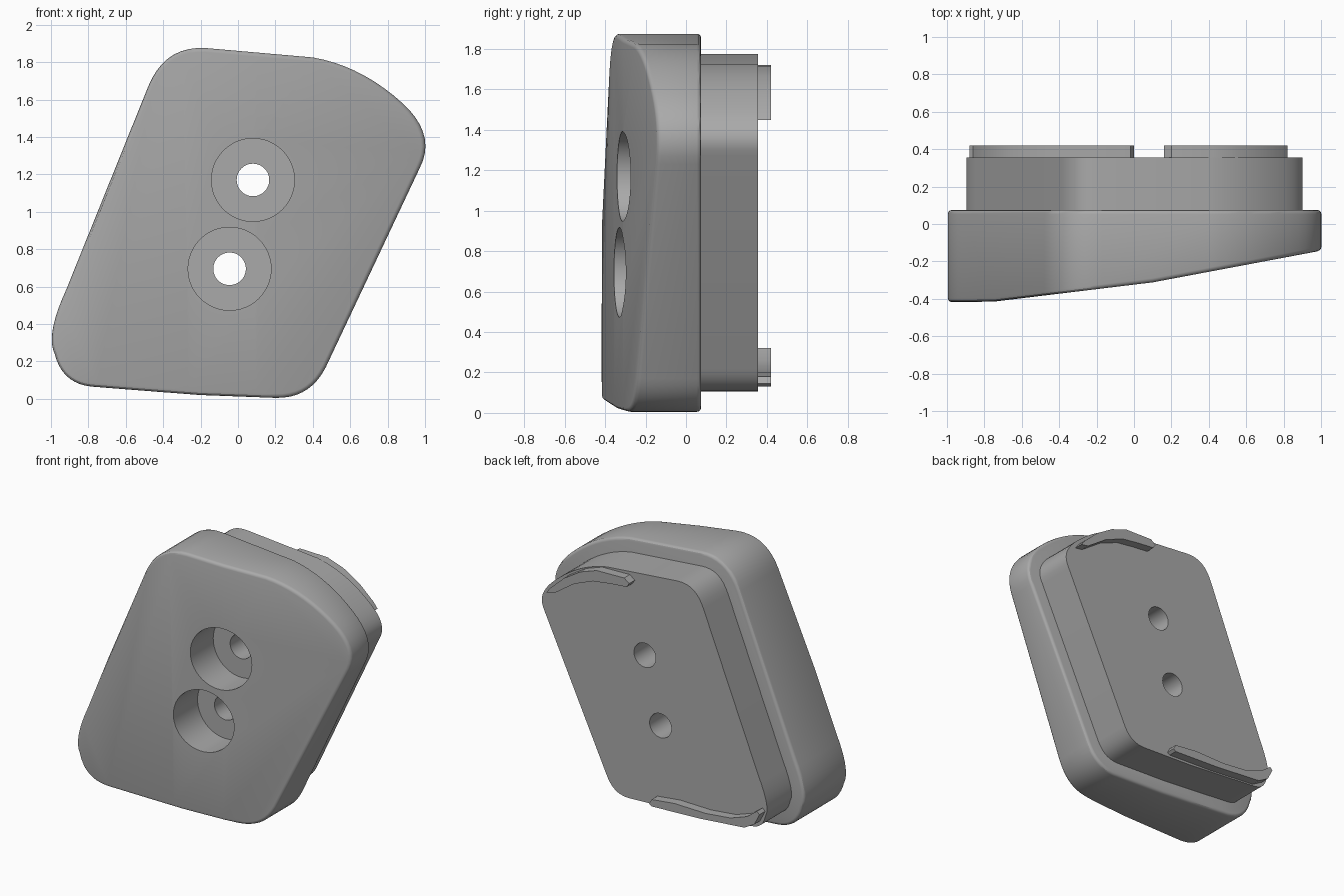
import bpy, bmesh, math
from mathutils import Vector

if "Cube" in bpy.data.objects:
    bpy.data.objects.remove(bpy.data.objects["Cube"])

grey = bpy.data.materials.new("plain grey")
grey.use_nodes = True
grey.diffuse_color = (0.4, 0.4, 0.4, 1)
grey.node_tree.nodes["Principled BSDF"].inputs["Base Color"].default_value = (0.4, 0.4, 0.4, 1)


def prism(name, points, start, end, axis="y"):
    """Extrude a closed outline: (x, z) along y, or (x, y) along z."""
    place = (lambda p, d: (p[0], d, p[1])) if axis == "y" else (lambda p, d: (p[0], p[1], d))
    bm = bmesh.new()
    rings = [[bm.verts.new(place(p, d)) for p in points] for d in (start, end)]
    for ring in rings:
        bm.faces.new(ring)
    for i in range(len(points)):
        j = (i + 1) % len(points)
        bm.faces.new((rings[0][i], rings[0][j], rings[1][j], rings[1][i]))
    bmesh.ops.recalc_face_normals(bm, faces=bm.faces)
    mesh = bpy.data.meshes.new(name)
    bm.to_mesh(mesh)
    bm.free()
    mesh.materials.append(grey)
    obj = bpy.data.objects.new(name, mesh)
    bpy.context.collection.objects.link(obj)
    return obj


def activate(obj):
    bpy.ops.object.select_all(action="DESELECT")
    obj.select_set(True)
    bpy.context.view_layer.objects.active = obj


def boolean(obj, cutter, operation):
    cutter.hide_render = True
    mod = obj.modifiers.new("cut", "BOOLEAN")
    mod.operation, mod.object, mod.solver = operation, cutter, "EXACT"
    activate(obj)
    bpy.ops.object.modifier_apply(modifier=mod.name)
    bpy.data.objects.remove(cutter)


def bevel(obj, width, segments=3):
    mod = obj.modifiers.new("round", "BEVEL")
    mod.width, mod.segments = width, segments
    mod.limit_method, mod.angle_limit = "ANGLE", math.radians(40)
    mod.use_clamp_overlap = False
    activate(obj)
    bpy.ops.object.modifier_apply(modifier=mod.name)


def smooth(obj):
    activate(obj)
    bpy.ops.object.shade_smooth_by_angle(angle=math.radians(30))


def circle(cx, cz, r, n=48):
    return [(cx + r * math.cos(math.tau * i / n), cz + r * math.sin(math.tau * i / n)) for i in range(n)]


def rounded(corners, steps=9):
    """Chain of curved corners, each given as start, control, end."""
    out = []
    for a, b, c in corners:
        a, b, c = Vector(a), Vector(b), Vector(c)
        for i in range(steps + 1):
            t = i / steps
            p = a * (1 - t) ** 2 + b * 2 * t * (1 - t) + c * t * t
            if not out or (p - out[-1]).length > 0.005:
                out.append(p)
    return out


def inset(points, d):
    """Shift a clockwise outline inward."""
    out = []
    for i, p in enumerate(points):
        t = (points[(i + 1) % len(points)] - p).normalized() + (p - points[i - 1]).normalized()
        t.normalize()
        out.append(p + Vector((t.y, -t.x)) * d)
    return out


# Outer outline, clockwise from the left edge
outline = rounded([
    ((-0.48, 1.67), (-0.39, 1.89), (-0.17, 1.875)),
    ((0.40, 1.825), (0.66, 1.78), (0.88, 1.58)),
    ((0.88, 1.58), (1.065, 1.41), (0.97, 1.23)),
    ((0.47, 0.17), (0.385, 0.0), (0.20, 0.005)),
    ((-0.20, 0.02), (-0.5, 0.0425), (-0.78, 0.065)),
    ((-0.78, 0.065), (-0.94, 0.08), (-0.98, 0.24)),
    ((-0.98, 0.24), (-1.03, 0.34), (-0.92, 0.58)),
])

# Front plate with its sloping face
plate = prism("front_plate", outline, -0.7, 0.075)
wedge = prism("slope_cutter", [(-1.2, 0.2), (-1.2, -0.42), (-0.75, -0.415), (0.1, -0.312),
                               (1.2, -0.105), (1.2, 0.2)], -0.3, 2.2, "z")
boolean(plate, wedge, "INTERSECT")
bevel(plate, 0.022)

# Raised block on the back
block = prism("back_block", inset(outline, 0.1), 0.06, 0.355)

# Counterbored screw holes
for cx, cz in ((0.08, 1.17), (-0.045, 0.695)):
    boolean(plate, prism("bore_cutter", circle(cx, cz, 0.222), -0.8, -0.08), "DIFFERENCE")
    for part in (plate, block):
        boolean(part, prism("hole_cutter", circle(cx, cz, 0.087), -0.8, 0.8), "DIFFERENCE")

# Locating ridges on the back face
upper = prism("upper_ridge", [(0.16, 1.69), (0.2, 1.72), (0.42, 1.715), (0.55, 1.67), (0.68, 1.59),
                              (0.79, 1.49), (0.82, 1.45), (0.76, 1.46), (0.6, 1.57),
                              (0.45, 1.63), (0.3, 1.65), (0.18, 1.66)], 0.34, 0.42)
lower = prism("lower_ridge", [(-0.88, 0.3), (-0.84, 0.22), (-0.76, 0.175), (-0.4, 0.145), (-0.02, 0.13),
                              (0, 0.145), (-0.02, 0.18), (-0.2, 0.2), (-0.45, 0.195),
                              (-0.65, 0.215), (-0.78, 0.26), (-0.86, 0.32)], 0.34, 0.42)

for part in (plate, block, upper, lower):
    smooth(part)
